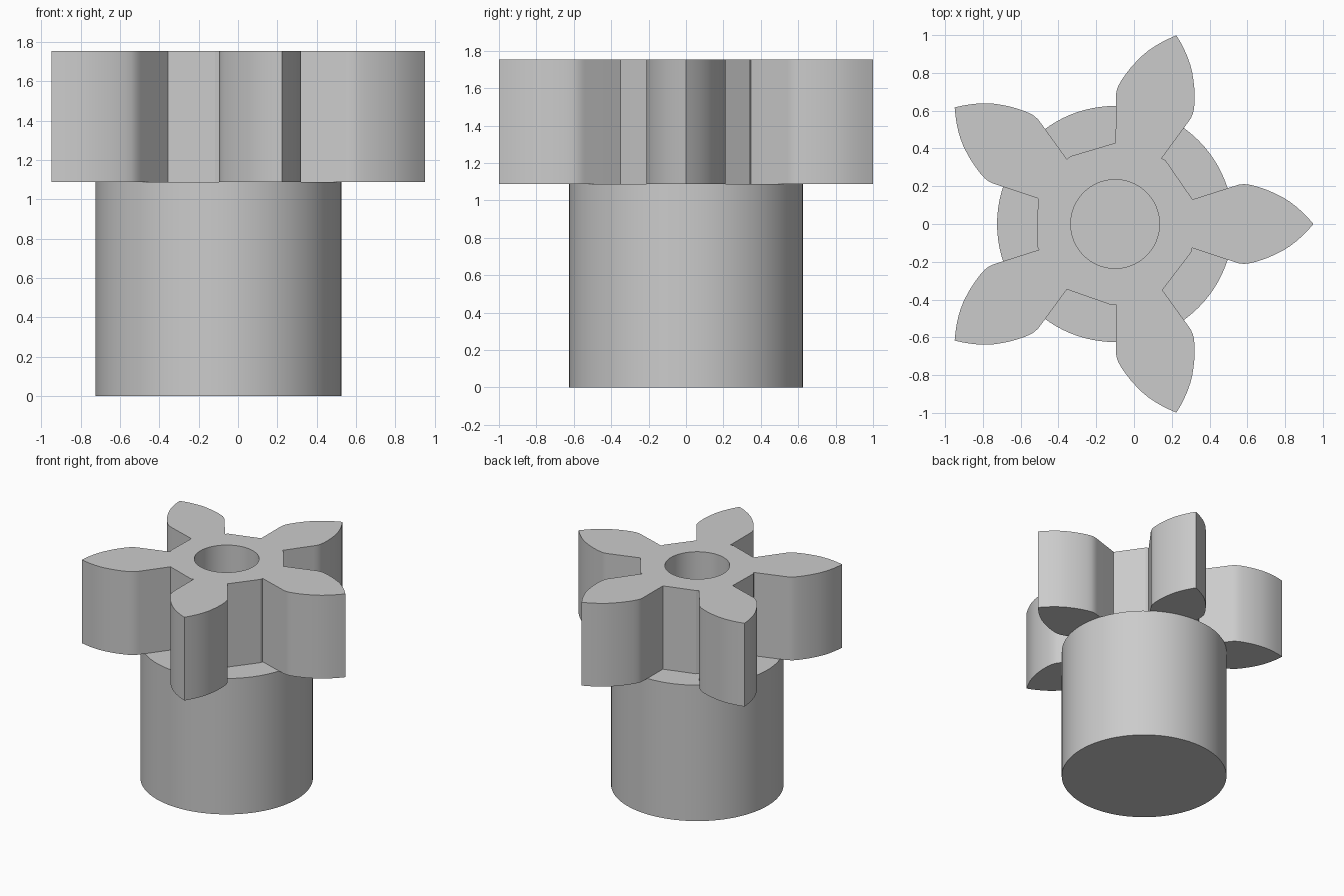
import bpy, bmesh, math
from mathutils import Matrix, Vector

if "Cube" in bpy.data.objects:
    bpy.data.objects.remove(bpy.data.objects["Cube"])

CX = -0.10                 # shared axis of shaft and gear
SHAFT_R, SHAFT_H = 0.625, 1.087
GEAR_TOP, BORE_R = 1.753, 0.235
TEETH = 5

grey = bpy.data.materials.new("light_grey")
grey.diffuse_color = (0.6, 0.6, 0.6, 1)
grey.use_nodes = True
grey.node_tree.nodes["Principled BSDF"].inputs["Base Color"].default_value = grey.diffuse_color


def prism(name, outline, z0, z1):
    """Extrude a closed outline between two heights."""
    bm = bmesh.new()
    face = bm.faces.new([bm.verts.new((x + CX, y, z0)) for x, y in outline])
    ext = bmesh.ops.extrude_face_region(bm, geom=[face], use_keep_orig=True)
    top = [v for v in ext["geom"] if isinstance(v, bmesh.types.BMVert)]
    bmesh.ops.translate(bm, verts=top, vec=(0, 0, z1 - z0))
    bmesh.ops.recalc_face_normals(bm, faces=bm.faces)
    mesh = bpy.data.meshes.new(name)
    bm.to_mesh(mesh)
    bm.free()
    mesh.materials.append(grey)
    ob = bpy.data.objects.new(name, mesh)
    bpy.context.collection.objects.link(ob)
    return ob


def circle(r, n):
    return [(r * math.cos(2 * math.pi * i / n), r * math.sin(2 * math.pi * i / n)) for i in range(n)]


def activate(ob):
    bpy.ops.object.select_all(action='DESELECT')
    ob.select_set(True)
    bpy.context.view_layer.objects.active = ob


# One leaf-shaped tooth pointing along +x, repeated round the axis
side = [(0.635, 0.202), (0.655, 0.208), (0.68, 0.211), (0.70, 0.210), (0.735, 0.203),
        (0.777, 0.190), (0.815, 0.176), (0.85, 0.160), (0.89, 0.140), (0.926, 0.117),
        (0.96, 0.091), (0.99, 0.064), (1.02, 0.034)]
tooth = [(0.403, -0.150), (0.407, -0.127)]          # small step at the root
tooth += [(x, -y) for x, y in side] + [(1.05, 0)] + side[::-1]
tooth += [(0.410, 0.130)]
outline = []
for k in range(TEETH):
    rot = Matrix.Rotation(2 * math.pi * k / TEETH, 2)
    outline += [tuple(rot @ Vector(p)) for p in tooth]

shaft = prism("shaft", circle(SHAFT_R, 96), 0, SHAFT_H)
gear = prism("gear", outline, SHAFT_H, GEAR_TOP)

# Bore through the gear, with the shaft top as its floor
cutter = prism("bore_cutter", circle(BORE_R, 64), SHAFT_H - 0.2, GEAR_TOP + 0.2)
mod = gear.modifiers.new("bore", 'BOOLEAN')
mod.operation, mod.solver, mod.object = 'DIFFERENCE', 'EXACT', cutter
activate(gear)
bpy.ops.object.modifier_apply(modifier=mod.name)
bpy.data.objects.remove(cutter)

for ob in (shaft, gear):
    activate(ob)
    bpy.ops.object.shade_smooth_by_angle(angle=math.radians(20))
